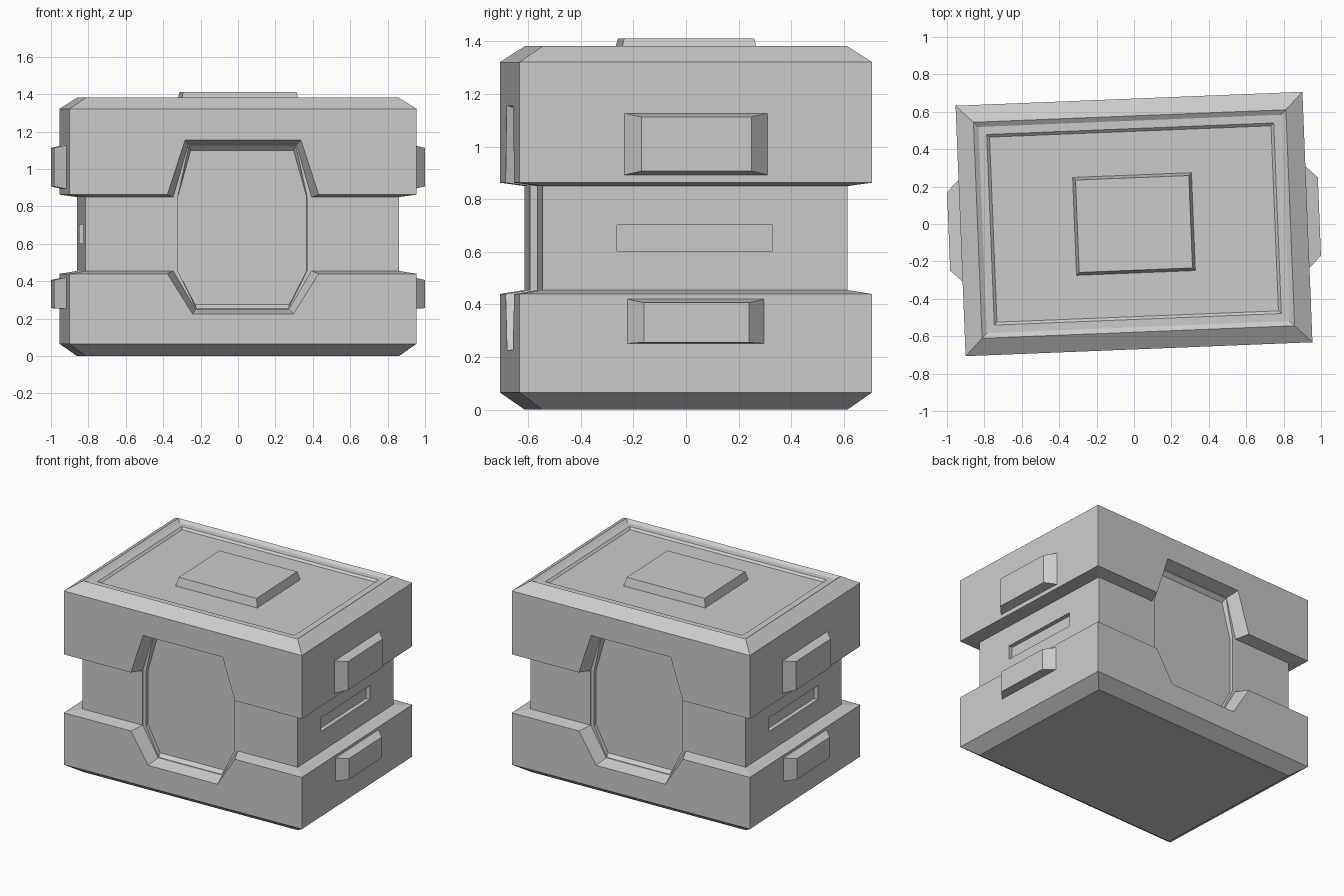
import bpy, bmesh, math

if "Cube" in bpy.data.objects:
    bpy.data.objects.remove(bpy.data.objects["Cube"])

TURN = math.radians(2.3)   # the whole crate sits slightly turned
HX, HY = 0.928, 0.67       # half width and half depth


def loft(name, rings, cutter=False):
    """Skin a closed solid through equal-length rings of points."""
    bm = bmesh.new()
    loops = [[bm.verts.new(p) for p in r] for r in rings]
    n = len(loops[0])
    for a, b in zip(loops, loops[1:]):
        for i in range(n):
            j = (i + 1) % n
            bm.faces.new((a[i], a[j], b[j], b[i]))
    bm.faces.new(loops[0])
    bm.faces.new(loops[-1])
    bmesh.ops.recalc_face_normals(bm, faces=bm.faces)
    me = bpy.data.meshes.new(name)
    bm.to_mesh(me)
    bm.free()
    ob = bpy.data.objects.new(name, me)
    bpy.context.collection.objects.link(ob)
    ob.rotation_euler.z = TURN
    if cutter:
        ob.hide_render = True
        ob.hide_viewport = True
        ob.display_type = 'WIRE'
    return ob


def rect_z(hx, hy, z):
    return [(-hx, -hy, z), (hx, -hy, z), (hx, hy, z), (-hx, hy, z)]


def rect_x(x, hy, z0, z1):
    return [(x, -hy, z0), (x, hy, z0), (x, hy, z1), (x, -hy, z1)]


def octagon(half, y):
    """Mirror four right-hand (x, z) points into an octagon at depth y."""
    pts = half + [(-x, z) for x, z in reversed(half)]
    return [(x, y, z) for x, z in pts]


# Crate body: (inset, height) profile, ending in the stepped lid recess
profile = [(0.09, 0), (0, 0.065), (0, 0.44), (0.09, 0.455), (0.09, 0.85),
           (0, 0.863), (0, 1.322), (0.092, 1.383), (0.118, 1.366),
           (0.16, 1.366), (0.175, 1.352)]
body = loft("crate_body", [rect_z(HX - d, HY - d, z) for d, z in profile])

# Lid pad
loft("lid_pad", [rect_z(0.318, 0.262, 1.34), rect_z(0.318, 0.262, 1.352),
                 rect_z(0.303, 0.247, 1.412)])

# Octagonal hatch recess, front and back
outer = [(0.31, 1.155), (0.405, 0.863), (0.405, 0.44), (0.27, 0.225)]
inner = [(0.29, 1.13), (0.37, 0.85), (0.37, 0.455), (0.25, 0.25)]
lip = [(0.286, 1.126), (0.346, 0.85), (0.346, 0.455), (0.246, 0.254)]
floor = [(0.275, 1.10), (0.345, 0.85), (0.345, 0.455), (0.252, 0.275)]
beyond = [(2 * a - c, 2 * b - d) for (a, b), (c, d) in zip(outer, inner)]
cutters = []
for side, s in (("front", -1), ("back", 1)):
    cutters.append(loft(side + "_hatch_cutter", [
        octagon(beyond, s * 0.76), octagon(outer, s * 0.67),
        octagon(inner, s * 0.5795), octagon(lip, s * 0.579),
        octagon(floor, s * 0.553)], True))

# Side handles and slots
for side, s in (("left", -1), ("right", 1)):
    for level, b, f, base, face in (
            ("upper", 0.272, 0.21, (0.893, 1.127), (0.907, 1.113)),
            ("lower", 0.26, 0.2, (0.252, 0.42), (0.256, 0.407))):
        loft(f"{side}_{level}_handle", [
            rect_x(s * 0.91, b, *base), rect_x(s * HX, b, *base),
            rect_x(s * 0.992, f, *face)])
    cutters.append(loft(side + "_slot_cutter", [
        rect_x(s * 0.88, 0.296, 0.603, 0.703),
        rect_x(s * 0.808, 0.296, 0.603, 0.703)], True))

for c in cutters:
    m = body.modifiers.new(c.name, 'BOOLEAN')
    m.operation = 'DIFFERENCE'
    m.solver = 'EXACT'
    m.object = c
